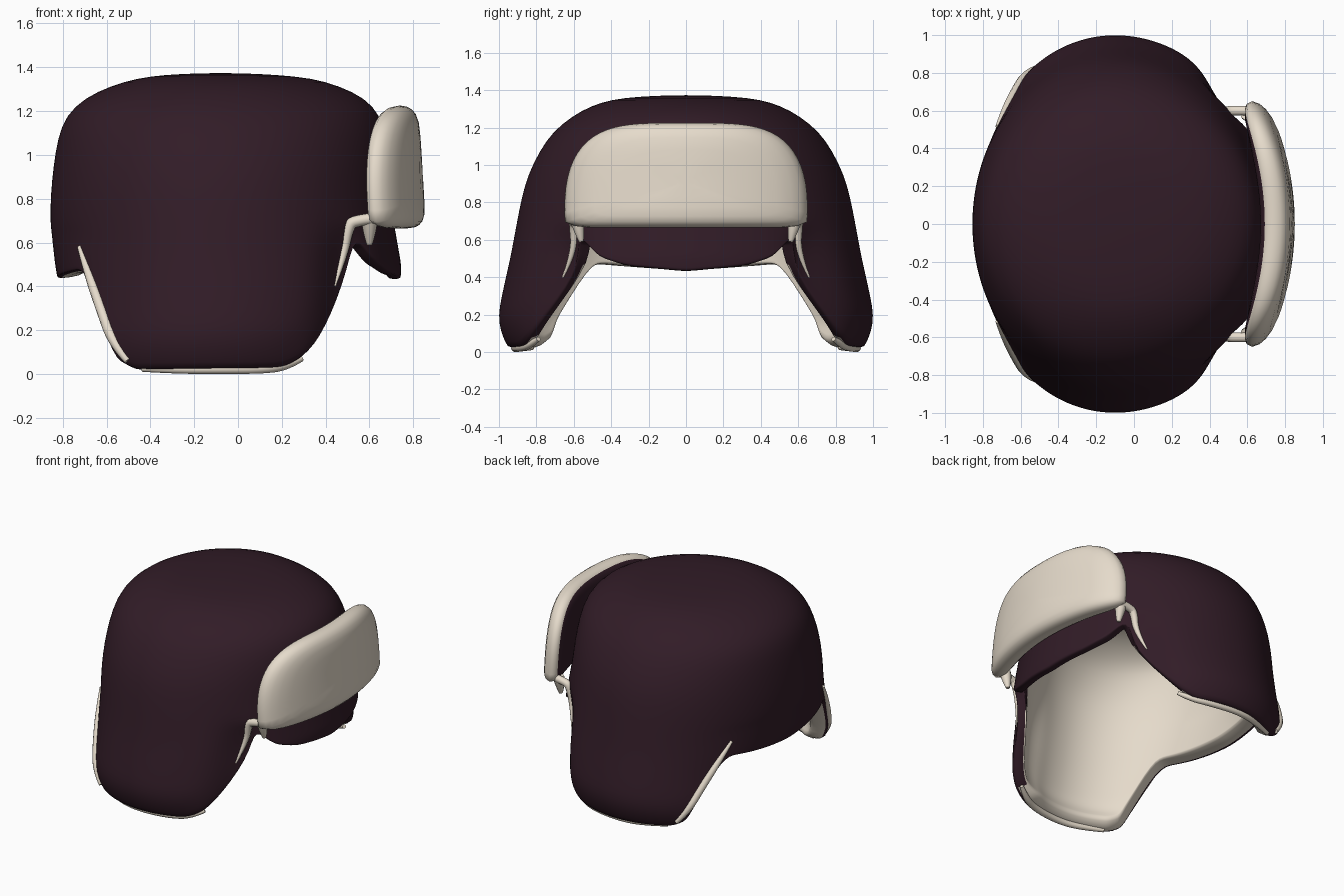
import bpy, bmesh, math
from mathutils import Vector

if "Cube" in bpy.data.objects:
    bpy.data.objects.remove(bpy.data.objects["Cube"])


def material(name, rgb):
    m = bpy.data.materials.new(name)
    m.diffuse_color = (*rgb, 1)
    m.use_nodes = True
    m.node_tree.nodes["Principled BSDF"].inputs["Base Color"].default_value = m.diffuse_color
    return m


PLUM = material("dark plum cloth", (0.031, 0.0115, 0.020))
CREAM = material("cream fleece", (0.79, 0.71, 0.60))
CX = -0.1

# Hat profile rows: z, half width in y, back x, front x
PROFILE = [(1.372, 0.10, -0.18, 0.02), (1.366, 0.25, -0.33, 0.17), (1.35, 0.40, -0.46, 0.34),
           (1.315, 0.51, -0.58, 0.46), (1.26, 0.61, -0.70, 0.58), (1.18, 0.71, -0.785, 0.65),
           (1.08, 0.78, -0.822, 0.675), (0.95, 0.845, -0.842, 0.685), (0.82, 0.88, -0.855, 0.69),
           (0.70, 0.903, -0.857, 0.71), (0.50, 0.94, -0.835, 0.745), (0.35, 0.975, -0.81, 0.74),
           (0.20, 1.005, -0.80, 0.72), (0.10, 0.99, -0.80, 0.70), (0.0, 0.94, -0.77, 0.68)]

# Lower edge of the hat: angle from the front in degrees, z
EDGE = [(0, 0.43), (20, 0.46), (30, 0.51), (36, 0.58), (40, 0.63), (44, 0.50), (47, 0.40),
        (50, 0.28), (55, 0.13), (61, 0.05), (68, 0.012), (124, 0.005), (132, 0.05), (139, 0.25),
        (145, 0.46), (150, 0.47), (180, 0.43)]


def lerp_table(table, t):
    for p, q in zip(table, table[1:]):
        lo, hi = min(p[0], q[0]), max(p[0], q[0])
        if lo <= t <= hi:
            f = (t - p[0]) / (q[0] - p[0])
            return [a + (b - a) * f for a, b in zip(p[1:], q[1:])]
    return list(table[-1][1:])


def surf(deg, z):
    """Point on the outer cloth at an angle from the front and a height."""
    b, back, front = lerp_table(PROFILE, z)
    c, s = math.cos(math.radians(deg)), math.sin(math.radians(deg))
    low = max(0, min(1, (0.65 - z) / 0.5))
    if c < 0:  # squarer towards the bottom of the ear flaps
        s = math.copysign(abs(s) ** (1 - 0.26 * low), s)
    # front edges of the ear flaps turn inwards
    fold = min(deg, 360 - deg) - 46
    s *= 1 - 0.14 * math.exp(-(fold / 8) ** 2) * max(0, min(1, (0.70 - z) / 0.2))
    return Vector((CX + (front - CX if c > 0 else CX - back) * c, b * s, z))


def mesh_object(name, bm, mats):
    bmesh.ops.recalc_face_normals(bm, faces=bm.faces)
    me = bpy.data.meshes.new(name)
    bm.to_mesh(me)
    bm.free()
    for m in mats:
        me.materials.append(m)
    for p in me.polygons:
        p.use_smooth = True
    ob = bpy.data.objects.new(name, me)
    bpy.context.collection.objects.link(ob)
    return ob


def bridge(bm, r1, r2, mat=0):
    n = len(r1)
    for i in range(n):
        bm.faces.new((r1[i], r2[i], r2[(i + 1) % n], r1[(i + 1) % n])).material_index = mat


# Crown with ear flaps, brim and neck edge, lined by a solidify modifier
N = 96
DROP = [0.15, 0.3, 0.45, 0.6, 0.73, 0.85, 0.94, 1.0]
bm = bmesh.new()
rings = []
for row in PROFILE[:10]:
    rings.append([bm.verts.new(surf(360 * i / N, row[0])) for i in range(N)])
for f in DROP:
    ring = []
    for i in range(N):
        deg = 360 * i / N
        low = lerp_table(EDGE, min(deg, 360 - deg))[0]
        ring.append(bm.verts.new(surf(deg, 0.70 + (low - 0.70) * f)))
    rings.append(ring)
for r1, r2 in zip(rings, rings[1:]):
    bridge(bm, r1, r2)
top = bm.verts.new((-0.08, 0, 1.373))
for i in range(N):
    bm.faces.new((top, rings[0][i], rings[0][(i + 1) % N]))
hat = mesh_object("hat_shell", bm, [PLUM, CREAM, CREAM])

# Thick lining, thinner in the brim and along the front edges
group = hat.vertex_groups.new(name="lining_thickness")
for v in hat.data.vertices:
    thin = max(0, min(1, (v.co.x - 0.15) / 0.3)) * max(0, min(1, (0.85 - v.co.z) / 0.3))
    group.add([v.index], 1 - 0.5 * thin, "REPLACE")
sol = hat.modifiers.new("lining", "SOLIDIFY")
sol.thickness = 0.12
sol.vertex_group = group.name
sol.offset = -1
sol.material_offset = 1
sol.material_offset_rim = 2
bpy.context.view_layer.objects.active = hat
hat.select_set(True)
bpy.ops.object.modifier_apply(modifier="lining")
for p in hat.data.polygons:
    c = p.center
    if p.material_index == 2:  # hem: cloth at the front, fleece elsewhere
        p.material_index = 0 if c.x > 0.28 else 1
    elif p.material_index == 1 and c.x > 0.44 and c.z < 0.62 and abs(c.y) < 0.55:
        p.material_index = 0  # cloth inside the brim
hat.data.materials.pop(index=2)
sub = hat.modifiers.new("soft", "SUBSURF")
sub.levels = sub.render_levels = 1

# Turned-up front flap: a padded curved plate made of concentric rings
W, Z0, H = 0.65, 0.665, 0.56
outline = []
for i in range(41):
    k = math.cos(math.pi * i / 40)
    outline.append((W * k, Z0 + 0.08 + (H - 0.08) * (1 - abs(k) ** 4) ** 0.4))
for i in range(25):
    k = -1 + 2 * i / 24
    outline.append((W * k * 0.995, Z0 + 0.03 * abs(k) ** 14))


def flap_ring(s, side):
    ring = []
    for y, z in outline:
        yy, zz = y * s, 0.91 + (z - 0.91) * s
        mid = 0.765 - 0.145 * (yy / W) ** 2 - 0.06 * (zz - 0.85)
        ring.append(bm.verts.new((mid + side * 0.082 * math.sqrt(1 - s ** 8), yy, zz)))
    return ring


bm = bmesh.new()
steps = [(s, 1) for s in (0.08, 0.3, 0.55, 0.75, 0.87, 0.94, 0.98)] + [(1.0, 1)]
steps += [(s, -1) for s in (0.98, 0.94, 0.87, 0.75, 0.55, 0.3, 0.08)]
rings = [flap_ring(*st) for st in steps]
for j, (r1, r2) in enumerate(zip(rings, rings[1:])):
    bridge(bm, r1, r2, 1 if j >= 9 else 0)  # cloth on the hidden back
bm.faces.new(rings[0])
bm.faces.new(rings[-1]).material_index = 1
mesh_object("front_flap", bm, [CREAM, PLUM])


# Fleece edging and ties: tapered tubes on both sides
def tube(name, pts, radii, depth):
    for side, tag in ((1, "left"), (-1, "right")):
        cu = bpy.data.curves.new(name, "CURVE")
        cu.dimensions = "3D"
        cu.bevel_depth = depth
        cu.bevel_resolution = 3
        cu.use_fill_caps = True
        sp = cu.splines.new("NURBS")
        sp.points.add(len(pts) - 1)
        sp.use_endpoint_u = True
        sp.order_u = 3
        for p, co, r in zip(sp.points, pts, radii):
            p.co = (co[0], co[1] * side, co[2], 1)
            p.radius = r
        cu.materials.append(CREAM)
        ob = bpy.data.objects.new(f"{name}_{tag}", cu)
        bpy.context.collection.objects.link(ob)
        bpy.ops.object.select_all(action="DESELECT")
        ob.select_set(True)
        bpy.context.view_layer.objects.active = ob
        bpy.ops.object.convert(target="MESH")
        bpy.ops.object.shade_smooth()


tube("ear_flap_back_edging",
     [surf(d, z) for d, z in ((147, 0.58), (143, 0.46), (138, 0.30), (132, 0.14), (126, 0.06))],
     (0.4, 0.9, 1, 1, 0.6), 0.025)
tube("ear_flap_bottom_edging",
     [surf(d, 0.0) + Vector((0, -0.02, h)) for d, h in
      ((60, 0.07), (66, 0.035), (75, 0.022), (90, 0.022), (105, 0.022), (120, 0.025))],
     (0.6, 1, 1, 1, 1, 0.7), 0.022)
tube("flap_tie",
     [surf(50, 0.40), surf(46, 0.54), surf(42, 0.68), (0.54, 0.60, 0.70), (0.62, 0.60, 0.71)],
     (0.2, 0.7, 1, 1, 1), 0.026)
tube("flap_tie_end", [(0.60, 0.585, 0.71), (0.60, 0.57, 0.65), (0.60, 0.56, 0.59)],
     (1.2, 1, 0.4), 0.032)
